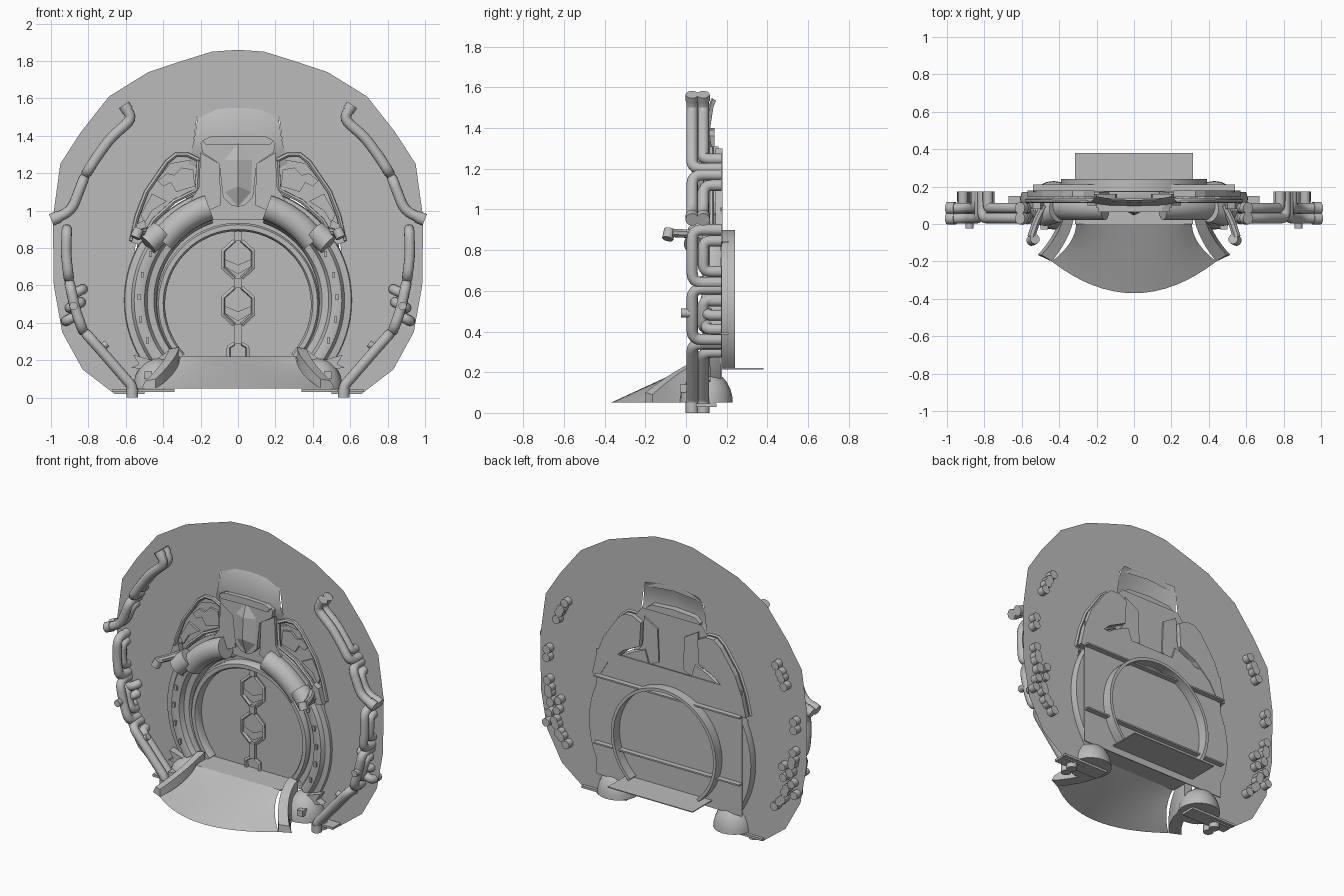
import bpy, bmesh, math
from mathutils import Vector

if "Cube" in bpy.data.objects:
    bpy.data.objects.remove(bpy.data.objects["Cube"])

grey = bpy.data.materials.new("stone_grey")
grey.diffuse_color = (0.5, 0.5, 0.5, 1)
grey.use_nodes = True
grey.node_tree.nodes["Principled BSDF"].inputs["Base Color"].default_value = grey.diffuse_color


def build(name, verts, faces, mirror=False, smooth=False):
    """Mesh object from points and faces, optionally mirrored across x."""
    me = bpy.data.meshes.new(name)
    me.from_pydata([tuple(v) for v in verts], [], faces)
    bm = bmesh.new()
    bm.from_mesh(me)
    bmesh.ops.recalc_face_normals(bm, faces=bm.faces)
    bm.to_mesh(me)
    bm.free()
    me.materials.append(grey)
    ob = bpy.data.objects.new(name, me)
    bpy.context.collection.objects.link(ob)
    if mirror:
        ob.modifiers.new("mirror", 'MIRROR').use_axis[0] = True
    if smooth:
        bpy.ops.object.select_all(action='DESELECT')
        ob.select_set(True)
        bpy.context.view_layer.objects.active = ob
        bpy.ops.object.shade_smooth_by_angle(angle=math.radians(40))
    return ob


def sheet(name, poly, y, mirror=False):
    return build(name, [(x, y, z) for x, z in poly], [range(len(poly))], mirror)


def prism(name, poly, y0, y1, mirror=False):
    """Outline in x, z extruded along y."""
    n = len(poly)
    v = [(x, y0, z) for x, z in poly] + [(x, y1, z) for x, z in poly]
    f = [range(n), range(n, 2 * n)] + [(i, (i + 1) % n, n + (i + 1) % n, n + i) for i in range(n)]
    return build(name, v, f, mirror)


def box(name, x0, x1, y0, y1, z0, z1, mirror=False):
    return prism(name, [(x0, z0), (x1, z0), (x1, z1), (x0, z1)], y0, y1, mirror)


def both(half):
    """Complete a symmetric outline from its right half."""
    return half + [(-x, z) for x, z in reversed(half) if x > 0]


def grid(name, rows, mirror=False, close=False, smooth=True):
    m = len(rows[0])
    f = [(i * m + j, i * m + (j + 1) % m, (i + 1) * m + (j + 1) % m, (i + 1) * m + j)
         for i in range(len(rows) - 1) for j in range(m if close else m - 1)]
    if close:
        f += [range(m), range((len(rows) - 1) * m, len(rows) * m)]
    return build(name, [p for r in rows for p in r], f, mirror, smooth)


def rounded(path, r):
    pts = [Vector(p) for p in path]
    out = [pts[0]]
    for a, b, c in zip(pts, pts[1:], pts[2:]):
        p = b + (a - b).normalized() * min(r, (a - b).length * 0.45)
        q = b + (c - b).normalized() * min(r, (c - b).length * 0.45)
        out += [p * (1 - t) ** 2 + b * 2 * t * (1 - t) + q * t * t for t in (0, .25, .5, .75, 1)]
    return out + [pts[-1]]


def pipe(name, path, rad, sides=12, bend=0.05, mirror=True, smooth=True):
    pts = rounded(path, bend) if bend else [Vector(p) for p in path]
    rows, u = [], Vector((0.31, 0.87, 0.38))
    for i, p in enumerate(pts):
        t = (pts[min(i + 1, len(pts) - 1)] - pts[max(i - 1, 0)]).normalized()
        u = (u - t * u.dot(t)).normalized()
        w = t.cross(u)
        rows.append([p + (u * math.cos(k * math.tau / sides) + w * math.sin(k * math.tau / sides)) * rad
                     for k in range(sides)])
    return grid(name, rows, mirror, True, smooth)


def arc(name, profile, a0, a1, cz, n=24, close=True):
    """Profile of (radius, y) swept about the doorway centre, mirrored."""
    rows = []
    for i in range(n + 1):
        a = math.radians(a0 + (a1 - a0) * i / n)
        rows.append([(r * math.sin(a), y, cz + r * math.cos(a)) for r, y in profile])
    return grid(name, rows, True, close)


# Thin wall sheet with an opening for the doorway
outer = [(.5, .02), (.66, .02), (.83, .15), (.94, .35), (.985, .6), (.99, .96), (.95, 1.25),
         (.84, 1.42), (.69, 1.61), (.48, 1.74), (.3, 1.8), (.14, 1.85), (0, 1.86)]
inner = [(.5, .18), (.56, .4), (.58, .6), (.55, .8), (.53, .95), (.47, 1.12), (.36, 1.25),
         (.25, 1.27), (.22, 1.5), (0, 1.52)]
sheet("wall", outer + inner[::-1], .13, True)

# Door panel behind the arch, its fins and round sleeve
box("door_panel", -.54, .54, .17, .176, .17, 1.01)
for z in (.84, .39):
    box("door_fin", -.54, .54, .17, .21, z - .005, z + .005)
arc("door_sleeve", [(.37, .17), (.39, .17), (.39, .24), (.37, .24)], 0, 138, .51)
arc("door_frame", [(.39, .17), (.39, .13), (.40, .115), (.425, .115), (.435, .13), (.435, .17)], 0, 133, .5)

# Door seam with hexagon locks
for z in (.74, .49):
    hexa = [(.02, .1), (.08, .045), (.08, -.045), (.02, -.1)]
    pipe("hex_lock", [(x, .16, z + d) for x, d in hexa], .012, 4, 0, True, False)
    sheet("hex_plate", [(-.07, z - .04), (0, z - .08), (.07, z - .04), (.07, z), (0, z - .03), (-.07, z)], .16)
pipe("hex_lock_low", [(.02, .16, .29), (.05, .16, .27), (.05, .16, .22)], .012, 4, 0, True, False)
for z0, z1 in ((.84, .9), (.59, .64), (.29, .39)):
    box("seam_bar", -.018, .018, .15, .17, z0, z1)

# Arch band: outer lip, raised rim, recessed channel
arc("arch_band", [(.435, .15), (.45, .125), (.485, .12), (.5, .09), (.53, .08), (.555, .085), (.57, .11),
                  (.605, .115), (.61, .135), (.6, .17), (.435, .17)], 18, 126, .52)
for a in (62, 75, 88, 101, 114):
    a = math.radians(a)
    x, z = .53 * math.sin(a), .52 + .53 * math.cos(a)
    box("arch_stud", x - .008, x + .008, .07, .1, z - .016, z + .016, True)

# Shoulder tube from the head to each spout
path = [(.5 * math.sin(math.radians(a)), .09, .54 + .5 * math.cos(math.radians(a))) for a in range(18, 57, 4)]
pipe("shoulder", path, .07, 16, 0)
pipe("shoulder_collar", [(.41, .07, .89), (.485, .05, .82)], .062, 16, 0)
pipe("spout_arm", [(.48, .1, .89), (.52, .02, .88), (.55, -.07, .885)], .022, 8, .02)
pipe("spout_tip", [(.53, -.08, .9), (.55, -.09, .855)], .028, 10, 0)
prism("spout_brace", [(.5, .95), (.54, .93), (.57, .83), (.53, .82), (.48, .87)], .08, .12, True)

# Side windows: frame, pane and broken inner plate
win = [(.21, 1.27), (.27, 1.30), (.33, 1.30), (.38, 1.26), (.49, 1.1), (.54, .97), (.57, .84), (.52, .83),
       (.45, .95), (.34, 1.05), (.22, 1.11)]
prism("window_pane", win, .145, .18, True)
loop = win + win[:1]
pipe("window_frame", [(x, .125, z) for x, z in loop], .013, 6, 0)
prism("window_plate", [(.23, 1.13), (.33, 1.1), (.36, 1.15), (.4, 1.13), (.43, 1.16), (.38, 1.2), (.34, 1.19),
                       (.3, 1.23), (.24, 1.22)], .13, .15, True)
prism("window_shard", [(.38, 1.05), (.46, 1.0), (.5, .93), (.52, .98), (.46, 1.09)], .13, .15, True)

# Hood, head mask, nose and neck above the door
hood_rows = [(.2, .128, 1.55), (.215, .115, 1.52), (.235, .095, 1.39), (.25, .105, 1.33), (.27, .13, 1.25)]
grid("hood", [[(s * x, y + .02 * abs(s) ** 3, z - .015 * s * s) for s in (-1, -.6, 0, .6, 1)]
              for x, y, z in hood_rows])
sheet("neck_panel", both([(.27, .95), (.29, 1.27), (.22, 1.36)]), .15)
prism("head_mask", both([(0, 1.02), (.04, 1.03), (.08, 1.07), (.1, 1.25), (.19, 1.31), (.2, 1.36), (.16, 1.39),
                         (0, 1.4)]), .085, .14)
prism("brow", both([(0, 1.355), (.17, 1.35), (.19, 1.375), (.15, 1.395), (0, 1.4)]), .065, .09)
build("nose", [(0, .085, 1.36), (.075, .085, 1.27), (.07, .085, 1.1), (0, .085, 1.02), (-.07, .085, 1.1),
               (-.075, .085, 1.27), (0, .055, 1.27), (0, .045, 1.13)],
      [(0, 1, 6), (1, 2, 7, 6), (2, 3, 7), (3, 4, 7), (4, 5, 6, 7), (5, 0, 6)])
prism("neck_pillar", [(.1, 1.25), (.2, 1.31), (.21, 1.12), (.25, 1.06), (.18, .99), (.09, 1.03)], .1, .16, True)

# Threshold and flared ramp
box("threshold", -.315, .315, 0, .38, .214, .22)
rows = []
for i in range(9):
    t = i / 8
    rows.append([(s / 8 * (.31 + .13 * t * t), -t * (.37 - .17 * (s / 8) ** 2), .22 - .17 * t)
                 for s in range(-8, 9)])
grid("ramp", rows)

# Curved curbs beside the ramp
rows = []
for i in range(9):
    t = i / 8
    x, y, top = .315 + .125 * t * t, .1 - .3 * t, .27 - .17 * t ** 1.4
    ox, oy = .055, .035 * t
    rows.append([(x, y, .05), (x, y, top), (x + ox, y + oy, top - .01), (x + ox + .02, y + oy, .05)])
grid("curb", rows, True, True)

# Domed pods and base plates
rows = []
for i in range(8):
    e = math.radians(i * 12.5)
    rows.append([(.43 + .13 * math.cos(e) * math.cos(k * math.tau / 20),
                  .1 + .13 * math.cos(e) * math.sin(k * math.tau / 20), .05 + .16 * math.sin(e))
                 for k in range(20)])
grid("pod", rows, True, True)
box("pod_hatch", .46, .5, -.03, .02, .1, .14, True)
box("base_plate", .34, .67, .05, .15, .03, .045, True)
prism("pod_fin", [(.46, .2), (.56, .23), (.53, .18), (.57, .16), (.48, .15)], .07, .12, True)

# Paired wall pipes: x, z route with a front and a back run
R = .028


def pair(name, route, start_wall, end_wall):
    for y, trim in ((.03, 0), (.085, .055)):
        pts = [Vector((x, y, z)) for x, z in route]
        if start_wall:
            pts[0] += (pts[1] - pts[0]).normalized() * trim
            pts.insert(0, Vector((pts[0].x, .175, pts[0].z)))
        if end_wall:
            pts[-1] += (pts[-2] - pts[-1]).normalized() * trim
            pts.append(Vector((pts[-1].x, .175, pts[-1].z)))
        pipe(name, pts, R)


pair("pipe_top", [(.60, 1.55), (.565, 1.49), (.68, 1.39), (.76, 1.28), (.81, 1.2)], False, True)
pair("pipe_upper", [(.825, 1.17), (.89, 1.0), (.985, .955)], True, False)
pair("pipe_middle", [(.915, .9), (.92, .77), (.905, .64)], True, True)
pair("pipe_lower", [(.9, .61), (.87, .47), (.83, .36)], True, True)
pair("pipe_foot", [(.81, .34), (.73, .25), (.6, .1), (.565, .06), (.565, .01)], True, False)

# Small elbow cluster, nozzles and end collars
for x, z in ((.83, .56), (.84, .49), (.86, .42)):
    pipe("elbow", [(x, .175, z + .02), (x, .1, z + .02), (x + .06, .1, z - .01), (x + .06, .175, z - .01)], .027)
pipe("nozzle", [(.88, .03, .49), (.88, -.025, .49)], .022, 10, 0)
pipe("side_valve", [(.74, .05, .26), (.70, .05, .29)], .02, 10, 0)
for y in (.03, .085):
    pipe("end_collar", [(.955, y, .968), (.998, y, .95)], .033, 12, 0)
    pipe("foot_collar", [(.565, y, .05), (.565, y, 0)], .032, 12, 0)
    pipe("top_collar", [(.59, y, 1.535), (.61, y, 1.565)], .032, 12, 0)
